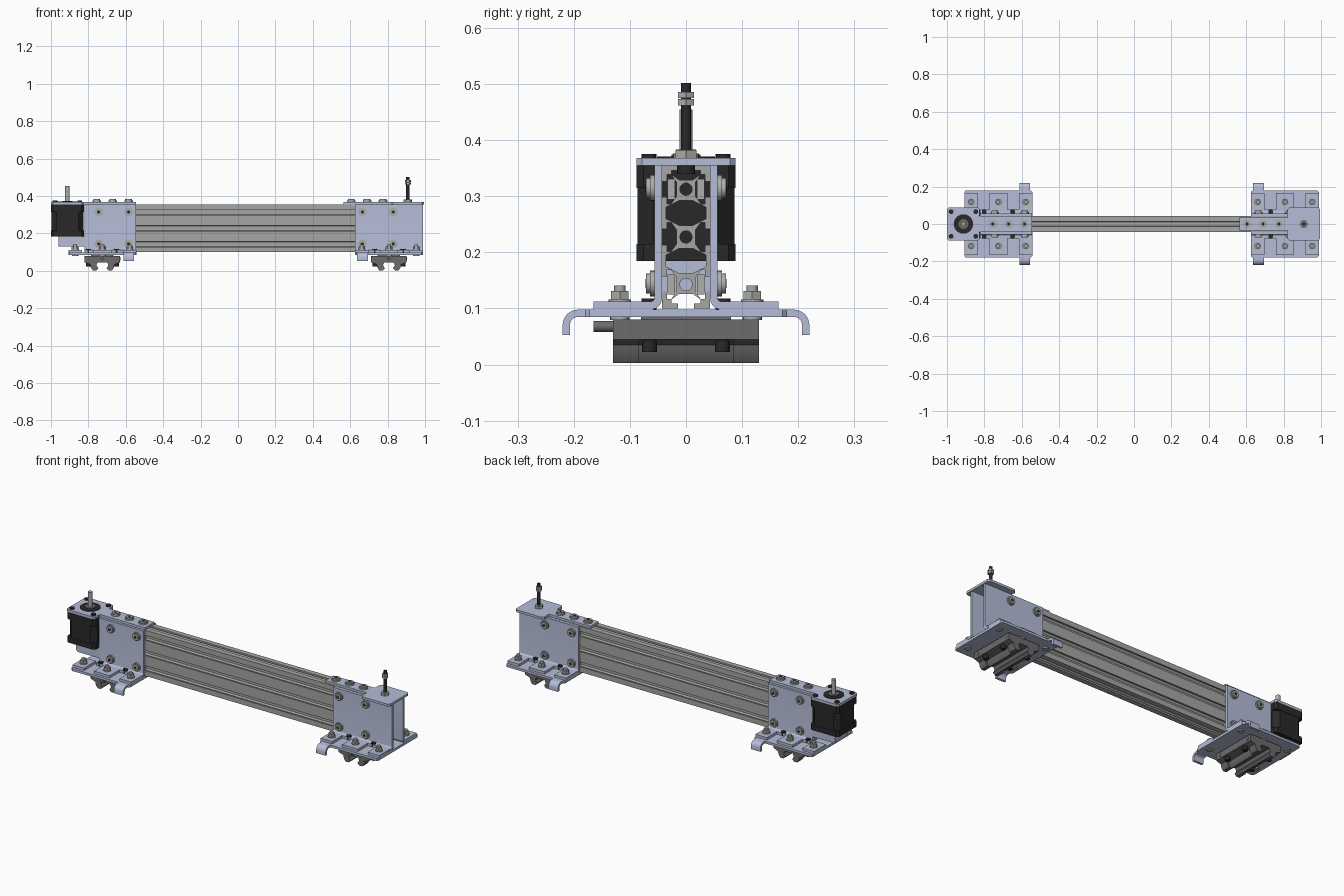
import bpy
from math import sin, cos, pi, radians
from mathutils import Matrix, Vector

if "Cube" in bpy.data.objects:
    bpy.data.objects.remove(bpy.data.objects["Cube"])


def material(name, rgb):
    m = bpy.data.materials.new(name)
    m.use_nodes = True
    m.diffuse_color = (*rgb, 1)
    m.node_tree.nodes["Principled BSDF"].inputs["Base Color"].default_value = (*rgb, 1)
    return m


BLUE = material("pale blue plate", (0.46, 0.51, 0.68))
ALU = material("aluminium grey", (0.38, 0.38, 0.37))
STEEL = material("fastener grey", (0.42, 0.42, 0.40))
IRON = material("carriage grey", (0.15, 0.15, 0.15))
BLACK = material("black", (0.022, 0.022, 0.022))

# in-plane directions and extrusion direction for each axis
FRAMES = {"x": ((0, 1, 0), (0, 0, 1), (1, 0, 0)),
          "y": ((1, 0, 0), (0, 0, 1), (0, -1, 0)),
          "z": ((1, 0, 0), (0, 1, 0), (0, 0, 1))}


def extrude(name, loops, axis, lo, hi, mat):
    """Fill closed 2D loops (inner loops are holes) and extrude along an axis."""
    cu = bpy.data.curves.new(name, "CURVE")
    cu.dimensions, cu.fill_mode = "2D", "BOTH"
    cu.extrude = abs(hi - lo) / 2
    for pts in loops:
        sp = cu.splines.new("POLY")
        sp.points.add(len(pts) - 1)
        for p, (a, b) in zip(sp.points, pts):
            p.co = (a, b, 0, 1)
        sp.use_cyclic_u = True
    tmp = bpy.data.objects.new(name, cu)
    me = bpy.data.meshes.new_from_object(tmp)
    bpy.data.objects.remove(tmp)
    me.name = name
    mid = Vector([(lo + hi) / 2 if axis == k else 0 for k in "xyz"])
    me.transform(Matrix.Translation(mid) @ Matrix(FRAMES[axis]).transposed().to_4x4())
    me.materials.clear()
    me.materials.append(mat)
    me.shade_smooth()
    me.set_sharp_from_angle(angle=radians(35))
    ob = bpy.data.objects.new(name, me)
    bpy.context.collection.objects.link(ob)
    return ob


def ring(a, b, r, n=20):
    return [(a + r * cos(2 * pi * i / n), b + r * sin(2 * pi * i / n)) for i in range(n)]


def rect(a0, a1, b0, b1, c=0):
    """Rectangle with optional corner chamfer c."""
    if not c:
        return [(a0, b0), (a1, b0), (a1, b1), (a0, b1)]
    return [(a0 + c, b0), (a1 - c, b0), (a1, b0 + c), (a1, b1 - c),
            (a1 - c, b1), (a0 + c, b1), (a0, b1 - c), (a0, b0 + c)]


def rod(name, axis, a, b, lo, hi, r, mat, n=20):
    return extrude(name, [ring(a, b, r, n)], axis, lo, hi, mat)


def arc(a, b, r, t0, t1, n=6):
    return [(a + r * cos(radians(t0 + (t1 - t0) * i / n)),
             b + r * sin(radians(t0 + (t1 - t0) * i / n))) for i in range(n + 1)]


def screw(name, axis, a, b, base, d):
    """Domed socket screw standing on a surface, d is the outward sign."""
    rod(name + "_flange", axis, a, b, base, base + d * 0.008, 0.023, STEEL)
    rod(name + "_dome", axis, a, b, base + d * 0.008, base + d * 0.015, 0.018, STEEL)
    rod(name + "_socket", axis, a, b, base + d * 0.015, base + d * 0.016, 0.009, BLACK, 6)


# ---- slotted beam: three square cells with T-slots on every outer face
H, CELLS = 0.0425, (0.1425, 0.2275, 0.3125)
HALF_SLOT = [(0.014, 0), (0.014, 0.009), (0.026, 0.009), (0.026, 0.016), (0.012, 0.026)]
SLOT = [(-u, d) for u, d in HALF_SLOT] + HALF_SLOT[::-1]


def slot(c, n):
    return [(c[0] - n[1] * u - n[0] * d, c[1] + n[0] * u - n[1] * d) for u, d in SLOT]


bottom, top = CELLS[0] - H, CELLS[-1] + H
outline = [(H, bottom)]
for z in CELLS:
    outline += slot((H, z), (1, 0))
outline += [(H, top)] + slot((0, top), (0, 1)) + [(-H, top)]
for z in reversed(CELLS):
    outline += slot((-H, z), (-1, 0))
outline += [(-H, bottom)] + slot((0, bottom), (0, -1))
holes = [ring(0, z, 0.011) for z in CELLS]
for z in (CELLS[0] + H, CELLS[1] + H):
    quarter = [(0.036, 0.010), (0.012, 0.022)]
    holes.append([(a, z + b) for a, b in quarter] + [(-a, z + b) for a, b in quarter[::-1]]
                 + [(-a, z - b) for a, b in quarter] + [(a, z - b) for a, b in quarter[::-1]])
extrude("slotted_beam", [outline] + holes, "x", -0.82, 0.87, ALU)

# ---- carriage cross-sections
HALF_JAW = [(0.095, 0.08), (0.095, 0.045), (0.066, 0.035), (0.062, 0.018), (0.052, 0.003),
            (0.032, 0.003), (0.022, 0.014), (0.032, 0.03), (0.026, 0.045)]


def jaw(cx, leg):
    half = [(a if a > 0.09 else a - leg * (a > 0.05), b) for a, b in HALF_JAW]
    return [(cx + a, b) for a, b in half] + [(cx - a, b) for a, b in half[::-1]]


# ---- end stations: foot plate, side walls, tabs, hooks, fasteners and carriage
for side, cx, m, wall_x, bolt_x in (
        ("right", -0.725, 1, (-0.82, -0.545), (-0.745, -0.585)),
        ("left", 0.807, -1, (0.625, 0.99), (0.665, 0.83))):
    extrude(side + "_foot_plate", [rect(cx - 0.181, cx + 0.181, -0.18, 0.18, 0.008)],
            "z", 0.085, 0.098, BLUE)
    for s in (-1, 1):
        tag = side + ("_front" if s < 0 else "_back")
        # side wall with a bent lower edge
        wall = ([(0.043, 0.355), (0.043, 0.118)] + arc(0.063, 0.118, 0.02, 180, 270)
                + [(0.078, 0.098), (0.078, 0.112)] + arc(0.064, 0.120, 0.008, 270, 180)
                + [(0.056, 0.355)])
        extrude(tag + "_side_wall", [[(s * a, b) for a, b in wall]], "x", *wall_x, BLUE)
        # flange tabs with notches between them
        for i, (u0, u1) in enumerate(((-0.181, -0.11), (-0.048, 0.048), (0.11, 0.181))):
            y = sorted((s * 0.06, s * 0.165))
            extrude(f"{tag}_flange_tab_{i}", [rect(cx + u0, cx + u1, *y)], "z", 0.098, 0.112, BLUE)
        # hook bent downwards
        hook = ([(0.175, 0.098)] + arc(0.192, 0.07, 0.028, 90, 0) + [(0.22, 0.053), (0.207, 0.053)]
                + arc(0.192, 0.07, 0.015, 0, 90) + [(0.175, 0.085)])
        extrude(tag + "_hook", [[(s * a, b) for a, b in hook]], "x",
                cx + m * 0.112, cx + m * 0.17, BLUE)
        # foot nuts and the small dark screws in the notches
        for i, u in enumerate((-0.146, 0, 0.146)):
            x, y = cx + u, s * 0.118
            rod(f"{tag}_foot_washer_{i}", "z", x, y, 0.112, 0.116, 0.02, STEEL)
            rod(f"{tag}_foot_nut_{i}", "z", x, y, 0.116, 0.131, 0.018, STEEL, 6)
            rod(f"{tag}_foot_stud_{i}", "z", x, y, 0.131, 0.141, 0.010, STEEL)
            rod(f"{tag}_foot_head_{i}", "z", x, y, 0.079, 0.085, 0.017, STEEL)
        for i, u in enumerate((-0.076, 0.076)):
            rod(f"{tag}_notch_screw_{i}", "z", cx + u, s * 0.066, 0.098, 0.118, 0.013, BLACK)
            rod(f"{tag}_carriage_screw_{i}", "z", cx + u, s * 0.065, 0.022, 0.045, 0.013, BLACK)
        # wall screws and their slot nuts
        for i, x in enumerate(bolt_x):
            for j, z in enumerate((CELLS[0], CELLS[2])):
                screw(f"{tag}_wall_screw_{i}{j}", "y", x, z + 0.002, s * 0.056, s)
                y = sorted((s * 0.02, s * 0.033))
                extrude(f"{tag}_slot_nut_{i}{j}", [rect(x - 0.03, x + 0.03, z - 0.018, z + 0.018)],
                        "y", *y, STEEL)
        # carriage end cap
        extrude(tag + "_carriage_cap", [jaw(cx, 0)], "y", s * 0.085, s * 0.13, IRON)
        for t in (-1, 1):
            rod(f"{tag}_cap_screw_{t}", "x", s * 0.105, 0.064, cx + t * 0.095,
                cx + t * 0.097, 0.009, IRON)
    extrude(side + "_carriage_body", [jaw(cx, 0.014)], "y", -0.085, 0.085, IRON)
    extrude(side + "_carriage_spacer", [rect(cx - 0.06, cx + 0.06, -0.08, 0.08)],
            "z", 0.08, 0.085, IRON)
    rod(side + "_grease_nipple", "y", cx, 0.068, -0.165, -0.13, 0.010, IRON)

# ---- top plates
T0, T1 = 0.355, 0.368
extrude("motor_top_plate", [rect(-1, -0.825, -0.088, 0.088, 0.01)], "z", T0, T1, BLUE)
extrude("motor_plate_tongue", [rect(-0.826, -0.545, -0.042, 0.042)], "z", T0, T1, BLUE)
extrude("idler_top_plate", [rect(0.82, 0.995, -0.088, 0.088, 0.01)], "z", T0, T1, BLUE)
extrude("idler_plate_tongue", [rect(0.565, 0.821, -0.036, 0.036)], "z", T0, T1, BLUE)
for i, x in enumerate((-0.755, -0.67, -0.585, 0.605, 0.69, 0.775)):
    screw(f"top_screw_{i}", "z", x, 0, T1, 1)

# ---- motor: two caps, a more strongly chamfered core, shaft and corner screws
MX = -0.912
for name, z0, z1, r, c in (("motor_lower_cap", 0.185, 0.215, 0.088, 0.012),
                           ("motor_core", 0.215, 0.315, 0.086, 0.028),
                           ("motor_upper_cap", 0.315, T0, 0.088, 0.012)):
    extrude(name, [rect(MX - r, MX + r, -r, r, c)], "z", z0, z1, BLACK)
rod("motor_collar", "z", MX, 0, T1, T1 + 0.003, 0.052, BLACK, 32)
rod("motor_boss", "z", MX, 0, T1, T1 + 0.006, 0.026, IRON, 24)
rod("motor_shaft", "z", MX, 0, T1, 0.455, 0.012, STEEL)
for sx in (-1, 1):
    for sy in (-1, 1):
        rod(f"motor_screw_{sx}_{sy}", "z", MX + sx * 0.066, sy * 0.066, T1, 0.375, 0.013, BLACK)

# ---- bracket below the motor
for s in (-1, 1):
    y = sorted((s * 0.043, s * 0.056))
    extrude(f"motor_bracket_cheek_{s}",
            [[(-0.82, 0.13), (-0.82, 0.185), (-0.96, 0.185), (-0.96, 0.14), (-0.95, 0.13)]],
            "y", *y, BLUE)
extrude("motor_bracket_end", [rect(-0.043, 0.043, 0.13, 0.185)], "x", -0.96, -0.947, BLUE)

# ---- threaded idler post with nuts
PX = 0.908
rod("idler_post", "z", PX, 0, T0, 0.502, 0.009, BLACK)
rod("idler_post_head", "z", PX, 0, 0.340, T0, 0.016, BLACK)
rod("idler_base_nut", "z", PX, 0, T1, 0.382, 0.022, STEEL, 6)
rod("idler_lower_nut", "z", PX, 0, 0.462, 0.473, 0.016, STEEL, 6)
rod("idler_upper_nut", "z", PX, 0, 0.475, 0.486, 0.016, STEEL, 6)
